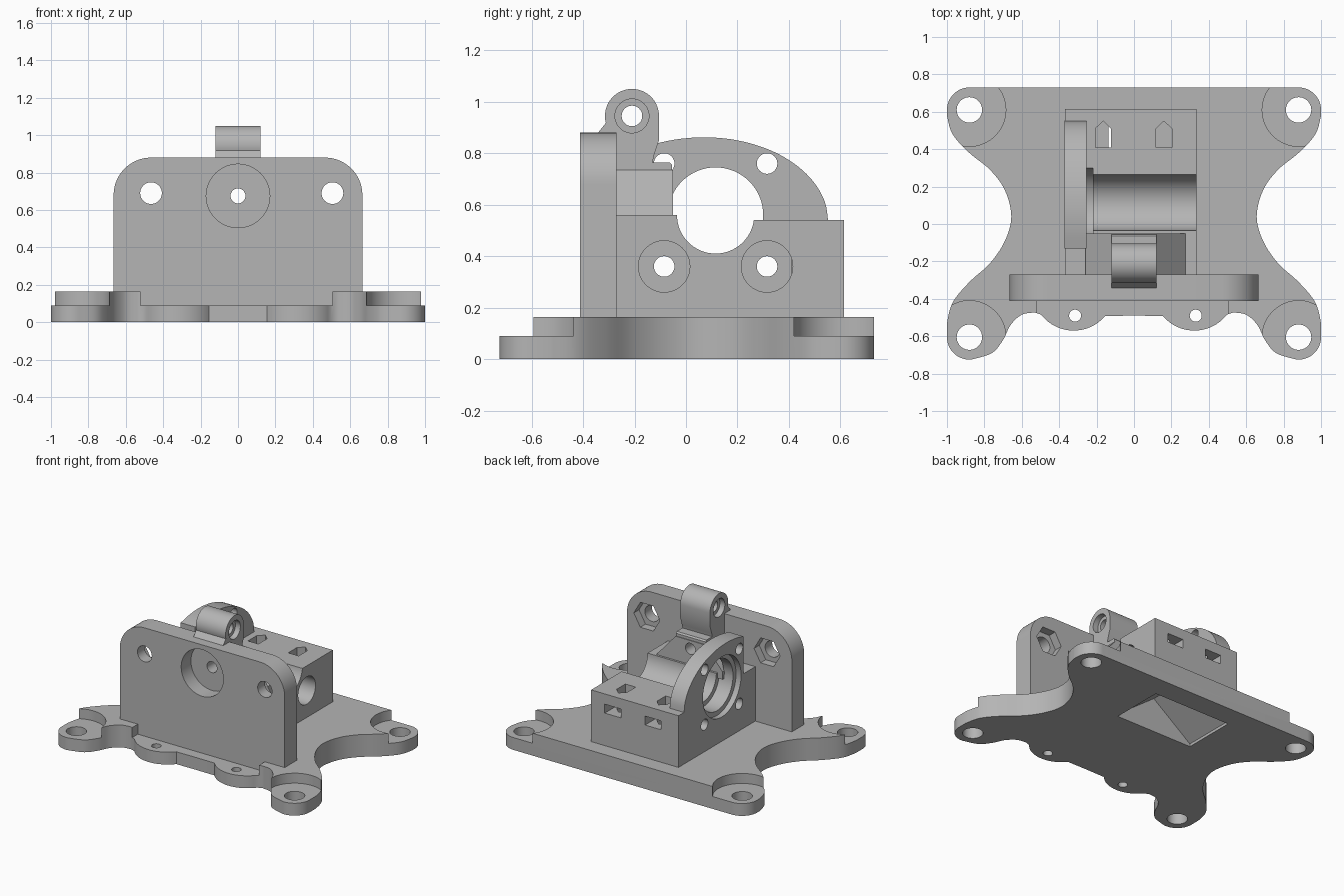
import bpy, bmesh
from math import cos, sin, radians

if "Cube" in bpy.data.objects:
    bpy.data.objects.remove(bpy.data.objects["Cube"])

grey = bpy.data.materials.new("plain grey")
grey.use_nodes = True
grey.diffuse_color = (0.46, 0.46, 0.46, 1)
grey.node_tree.nodes["Principled BSDF"].inputs["Base Color"].default_value = (0.46, 0.46, 0.46, 1)


def arc(u, v, r, start, end, steps=16):
    angles = [radians(start + (end - start) * i / steps) for i in range(steps + 1)]
    return [(u + r * cos(a), v + r * sin(a)) for a in angles]


def rect(u0, u1, v0, v1):
    return [(u0, v0), (u1, v0), (u1, v1), (u0, v1)]


def spline(pts, steps=5):
    """Smooth curve passing through a few points."""
    out = []
    for i in range(len(pts) - 1):
        a, b, c, d = pts[max(i - 1, 0)], pts[i], pts[i + 1], pts[min(i + 2, len(pts) - 1)]
        for s in range(steps):
            t = s / steps
            out.append(tuple(q + 0.5 * t * (r - p + t * (2 * p - 5 * q + 4 * r - w
                             + t * (3 * (q - r) + w - p)))
                             for p, q, r, w in zip(a, b, c, d)))
    return out + [pts[-1]]


def prism(name, profile, axis, low, high):
    """Extrude a flat profile along one axis."""
    place = {"x": lambda u, v, t: (t, u, v),
             "y": lambda u, v, t: (u, t, v),
             "z": lambda u, v, t: (u, v, t)}[axis]
    bm = bmesh.new()
    face = bm.faces.new([bm.verts.new(place(u, v, low)) for u, v in profile])
    out = bmesh.ops.extrude_face_region(bm, geom=[face])
    top = [g for g in out["geom"] if isinstance(g, bmesh.types.BMVert)]
    bmesh.ops.translate(bm, verts=top, vec=place(0, 0, high - low))
    bmesh.ops.remove_doubles(bm, verts=bm.verts, dist=0.0005)
    bmesh.ops.recalc_face_normals(bm, faces=bm.faces)
    mesh = bpy.data.meshes.new(name)
    bm.to_mesh(mesh)
    bm.free()
    mesh.materials.append(grey)
    obj = bpy.data.objects.new(name, mesh)
    bpy.context.collection.objects.link(obj)
    return obj


def cutter(profile, axis, low, high):
    obj = prism("cutter", profile, axis, low, high)
    obj.hide_render = True
    return obj


def drill(u, v, r, axis, low, high, sides=40):
    return cutter(arc(u, v, r, 0, 360, sides), axis, low, high)


def carve(obj, cutters):
    for c in cutters:
        mod = obj.modifiers.new("cut", "BOOLEAN")
        mod.operation = "DIFFERENCE"
        mod.solver = "EXACT"
        mod.object = c
    graph = bpy.context.evaluated_depsgraph_get()
    mesh = bpy.data.meshes.new_from_object(obj.evaluated_get(graph))
    obj.modifiers.clear()
    obj.data = mesh


# Waisted base plate with four ears and a scalloped front lip
half = [(0, -0.49)] + arc(0.3225, -0.35, 0.22, -140, -38)
half += spline([(0.53, -0.473), (0.6, -0.485), (0.66, -0.54), (0.70, -0.62),
                (0.76, -0.69), (0.87, -0.725)])
half += arc(0.88, -0.605, 0.12, -85, 0)
half += spline([(1, -0.53), (0.97, -0.42), (0.88, -0.31), (0.77, -0.21),
                (0.69, -0.09), (0.656, 0.04), (0.69, 0.18), (0.77, 0.29),
                (0.88, 0.38), (0.97, 0.48), (1, 0.58)])
half += arc(0.88, 0.61, 0.12, 0, 90)
outline = half + [(-x, y) for x, y in reversed(half[1:])]
base = prism("base_plate", outline, "z", 0, 0.163)

base_cuts = [cutter(rect(-0.52, 0.505, -0.9, -0.41), "z", 0.09, 0.3)]
for x in (-0.88, 0.88):
    for y in (-0.605, 0.61):
        base_cuts += [drill(x, y, 0.195, "z", 0.09, 0.3), drill(x, y, 0.068, "z", -0.1, 0.3)]
base_cuts += [drill(x, -0.49, 0.032, "z", -0.1, 0.3) for x in (-0.315, 0.33)]

# Gabled hollow under the block, and nut slots through its rear
hollow = cutter([(-0.33, -0.1), (0.29, -0.1), (0.29, 0.02), (-0.02, 0.25), (-0.33, 0.02)],
                "y", 0.18, 0.57)
carve(base, base_cuts + [hollow])
slots = []
for x in (-0.165, 0.16):
    house = [(x - 0.042, 0.41), (x + 0.042, 0.41), (x + 0.042, 0.51), (x, 0.55), (x - 0.042, 0.51)]
    slots += [cutter(house, "z", 0.1, 0.8),
              cutter(rect(x - 0.065, x + 0.065, 0.40, 0.465), "y", 0.42, 0.8)]

# Main bore with stepped bearing seats, and the four motor screw holes
bores = [drill(0.115, 0.56, r, "x", -0.6, end, 64)
         for r, end in ((0.22, -0.33), (0.185, -0.22), (0.15, 0.6))]
screws = []
for y in (-0.085, 0.315):
    screws += [drill(y, z, 0.04, "x", -0.6, 0.6) for z in (0.36, 0.76)]
    screws.append(drill(y, 0.36, 0.1, "x", -0.18, 0.6))
pin = drill(0, 0.675, 0.04, "y", -0.6, 0.2)

# Bearing block, slightly higher in front of the bore
block = prism("bearing_block",
              [(-0.28, 0.12), (0.615, 0.12), (0.615, 0.54), (0.1, 0.54), (0.1, 0.56), (-0.28, 0.56)],
              "x", -0.37, 0.335)
carve(block, [hollow] + slots + bores + screws)

# Arched motor flange on the right side
crown = spline([(0.553, 0.53), (0.54, 0.61), (0.495, 0.69), (0.42, 0.76), (0.32, 0.815),
                (0.2, 0.85), (0.08, 0.862), (-0.03, 0.855), (-0.13, 0.835)])
flange = prism("motor_flange", [(-0.13, 0.5), (0.553, 0.5)] + crown, "x", -0.371, -0.255)
carve(flange, bores + screws)

# Sloped ridge that carries the hinge
ridge = prism("hinge_ridge", [(-0.26, 0.52), (0.275, 0.52), (0.275, 0.56), (0.12, 0.735),
                              (-0.12, 0.735), (-0.26, 0.577)], "y", -0.28, -0.05)
carve(ridge, bores[2:] + [pin])

# Upright front plate with rounded top, round pocket and hex nut traps
top = arc(0.465, 0.68, 0.2, 0, 90) + arc(-0.465, 0.68, 0.2, 90, 180)
plate = prism("front_plate", [(-0.665, 0.08), (0.665, 0.08)] + top, "y", -0.412, -0.27)
plate_cuts = [drill(0, 0.675, 0.17, "y", -0.6, -0.3, 64), pin]
for x in (-0.465, 0.505):
    plate_cuts += [drill(x, 0.69, 0.058, "y", -0.6, 0),
                   drill(x, 0.69, 0.105, "y", -0.33, 0, 6)]
carve(plate, plate_cuts)

# Hinge lug standing on the plate and ridge
lug_shape = [(-0.35, 0.87), (-0.27, 0.87), (-0.27, 0.72), (-0.055, 0.72), (-0.055, 0.755),
             (-0.065, 0.765), (-0.13, 0.765), (-0.125, 0.79), (-0.105, 0.85)]
lug = prism("hinge_lug", lug_shape + arc(-0.21, 0.945, 0.105, 0, 195, 28), "x", -0.12, 0.12)
carve(lug, [drill(-0.21, 0.945, 0.04, "x", -0.5, 0.5),
            drill(-0.21, 0.945, 0.066, "x", 0.08, 0.5),
            drill(-0.21, 0.945, 0.066, "x", -0.5, -0.08)])

# Discard the cutters and smooth the curved walls
for obj in [o for o in bpy.data.objects if o.name.startswith("cutter")]:
    bpy.data.objects.remove(obj)
bpy.ops.object.select_all(action="DESELECT")
for obj in (base, block, flange, ridge, plate, lug):
    obj.select_set(True)
bpy.context.view_layer.objects.active = base
bpy.ops.object.shade_smooth_by_angle(angle=radians(30))
